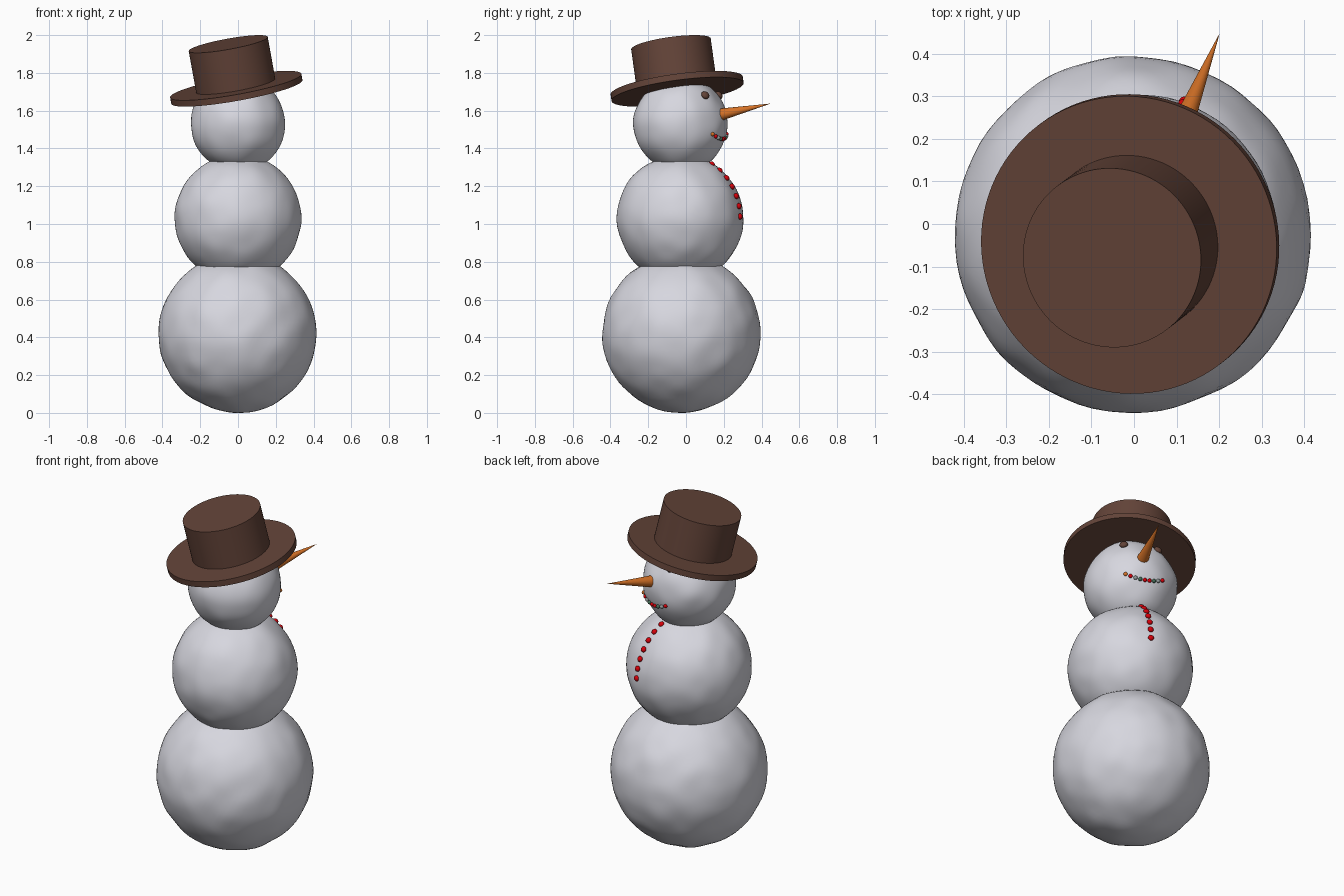
import bpy, math
from mathutils import Vector, noise

if "Cube" in bpy.data.objects:
    bpy.data.objects.remove(bpy.data.objects["Cube"])


def material(name, rgb):
    m = bpy.data.materials.new(name)
    m.diffuse_color = (*rgb, 1)
    m.use_nodes = True
    m.node_tree.nodes["Principled BSDF"].inputs["Base Color"].default_value = m.diffuse_color
    return m


SNOW = material("snow", (0.68, 0.68, 0.74))
BROWN = material("hat brown", (0.125, 0.057, 0.04))
ORANGE = material("carrot orange", (0.68, 0.17, 0.02))
RED = material("button red", (0.68, 0.0, 0.003))
GREEN = material("dull green", (0.06, 0.16, 0.10))
GREY = material("pebble grey", (0.30, 0.34, 0.34))

FACE = 21  # degrees the face is turned from +y towards +x


def finish(name, mat):
    ob = bpy.context.object
    ob.name = name
    ob.data.materials.append(mat)
    bpy.ops.object.shade_smooth_by_angle(angle=math.radians(40))
    return ob


def snowball(name, centre, radius, seed):
    """Slightly lumpy ball."""
    bpy.ops.mesh.primitive_ico_sphere_add(subdivisions=5, radius=radius, location=centre)
    ob = finish(name, SNOW)
    for v in ob.data.vertices:
        d = v.co.normalized()
        v.co += d * 0.006 * noise.noise(v.co * 9 + Vector((seed, seed, seed)))


def rod(name, start, end, r1, r2, mat, sides=64):
    """Cylinder or cone between two points."""
    axis = end - start
    bpy.ops.mesh.primitive_cone_add(
        vertices=sides, radius1=r1, radius2=r2, depth=axis.length,
        location=(start + end) / 2,
        rotation=axis.to_track_quat('Z', 'Y').to_euler())
    return finish(name, mat)


def on_ball(centre, radius, azimuth, elevation):
    """Outward direction and surface point, azimuth from +y towards +x."""
    a, e = math.radians(azimuth), math.radians(elevation)
    d = Vector((math.sin(a) * math.cos(e), math.cos(a) * math.cos(e), math.sin(e)))
    return centre + d * radius, d


def bead(name, ball, azimuth, elevation, size, mat, flat=0.7):
    p, d = on_ball(*ball, azimuth, elevation)
    bpy.ops.mesh.primitive_uv_sphere_add(
        segments=16, ring_count=10, radius=size, location=p + d * size * 0.25,
        rotation=d.to_track_quat('Z', 'Y').to_euler())
    ob = finish(name, mat)
    ob.scale.z = flat


# Body: three stacked snowballs
BELLY = (Vector((0, -0.03, 1.03)), 0.335)
HEAD = (Vector((0, -0.03, 1.53)), 0.25)
snowball("base_ball", Vector((-0.002, -0.025, 0.42)), 0.419, 3.1)
snowball("middle_ball", *BELLY, 7.7)
snowball("head_ball", *HEAD, 12.3)

# Tilted hat
up = Vector((-0.176, -0.134, 0.975)).normalized()
brim = Vector((-0.009, -0.047, 1.716))
rod("hat_brim", brim - up * 0.017, brim + up * 0.017, 0.353, 0.353, BROWN, 96)
rod("hat_crown", brim, brim + up * 0.243, 0.2125, 0.2125, BROWN, 96)

# Carrot nose
rod("carrot_nose", Vector((0.092, 0.178, 1.578)), Vector((0.2, 0.445, 1.637)),
    0.033, 0.0005, ORANGE, 32)

# Eyes
for side in (-1, 1):
    bead("eye", HEAD, FACE + 1 + side * 28, 36.5, 0.023, BROWN)

# Curved mouth of coloured beads
colours = [RED, GREY, GREEN, RED, RED, GREEN, GREY, RED, ORANGE]
for i, mat in enumerate(colours):
    t = (i - 4) / 4
    bead("mouth_bead", HEAD, FACE + 25 * t, -18.5 + 6 * t * t, 0.011, mat, 0.9)

# Row of buttons down the chest
for i in range(7):
    bead("button", BELLY, FACE, 58 - 9.4 * i, 0.016, RED, 0.8)
